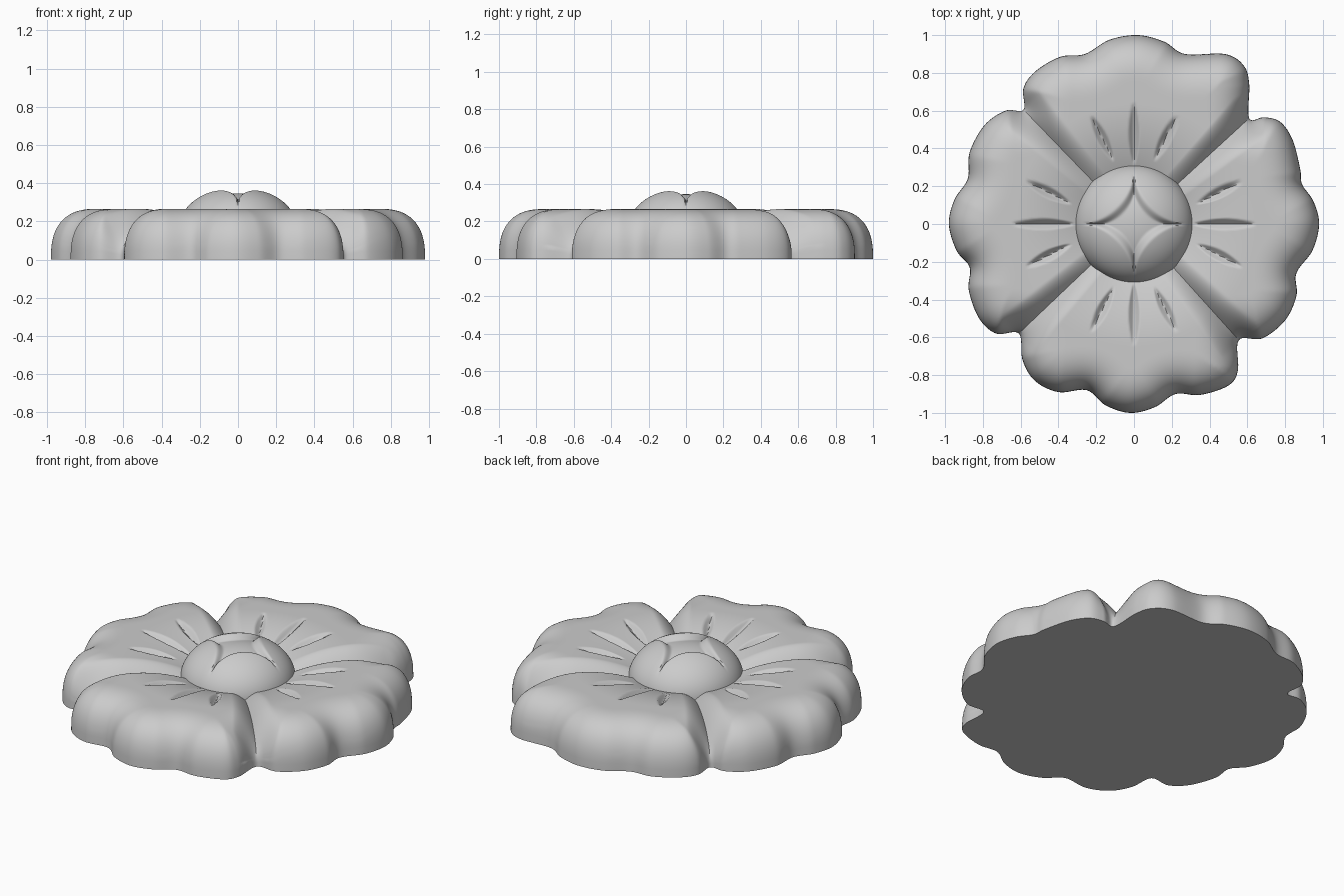
import bpy, bmesh, math
from mathutils import Vector, kdtree

if "Cube" in bpy.data.objects:
    bpy.data.objects.remove(bpy.data.objects["Cube"])

# Scalloped flower outline seen from above, counter-clockwise
PTS = [(.98, 0), (.95, .12), (.89, .21), (.88, .29), (.84, .445), (.775, .54), (.69, .565),
       (.61, .56), (.61, .74), (.58, .84), (.48, .9), (.27, .9), (.16, .965), (.02, 1),
       (-.13, .975), (-.26, .9), (-.39, .885), (-.52, .81), (-.585, .72), (-.585, .605),
       (-.68, .6), (-.79, .525), (-.87, .38), (-.88, .24), (-.95, .13), (-.98, 0),
       (-.94, -.14), (-.87, -.23), (-.875, -.35), (-.82, -.5), (-.73, -.58), (-.61, -.58),
       (-.59, -.72), (-.525, -.83), (-.4, -.89), (-.25, -.88), (-.15, -.96), (-.02, -1),
       (.11, -.97), (.22, -.9), (.35, -.905), (.5, -.855), (.55, -.775), (.555, -.615),
       (.68, -.605), (.8, -.51), (.86, -.38), (.86, -.26), (.945, -.14)]
NOTCHES = [PTS[7], PTS[19], PTS[31], PTS[43]]
BUD_R = 0.315


def smooth_loop(pts, n):
    """Closed Catmull-Rom curve through the points."""
    P = [Vector(p) for p in pts]
    out = []
    for i in range(len(P)):
        a, b, c, d = (P[(i + k) % len(P)] for k in (-1, 0, 1, 2))
        for j in range(n):
            t = j / n
            out.append(0.5 * (2 * b + (c - a) * t + (2 * a - 5 * b + 4 * c - d) * t * t
                              + (3 * b - a - 3 * c + d) * t ** 3))
    return out


def seg_dist(p, a, b):
    """Distance to a segment and the position along it."""
    ab = b - a
    t = max(0, min(1, (p - a).dot(ab) / ab.length_squared))
    return (p - a - ab * t).length, t


def polar(r, deg):
    return Vector((r * math.cos(math.radians(deg)), r * math.sin(math.radians(deg))))


def ring_mesh(name, rings, cap_first=False, cap_last=False):
    """Skin a stack of closed rings, from the outside inwards."""
    bm = bmesh.new()
    vs = [[bm.verts.new(p) for p in ring] for ring in rings]
    n = len(rings[0])
    for r0, r1 in zip(vs, vs[1:]):
        for i in range(n):
            j = (i + 1) % n
            bm.faces.new((r0[i], r0[j], r1[j], r1[i]))
    if cap_first:
        bm.faces.new(vs[0][::-1])
    if cap_last:
        bm.faces.new(vs[-1])
    me = bpy.data.meshes.new(name)
    bm.to_mesh(me)
    bm.free()
    ob = bpy.data.objects.new(name, me)
    bpy.context.collection.objects.link(ob)
    bpy.context.view_layer.objects.active = ob
    ob.select_set(True)
    bpy.ops.object.shade_smooth_by_angle(angle=math.radians(50))
    ob.select_set(False)
    return ob


fine = smooth_loop(PTS, 40)
edge = fine[::4]
kd = kdtree.KDTree(len(fine))
for i, p in enumerate(fine):
    kd.insert((p.x, p.y, 0), i)
kd.balance()

# Veins: three short carved strokes on each petal
veins = []
for q in range(4):
    for off, r0, r1 in ((0, .32, .64), (20, .36, .61), (-20, .36, .61)):
        veins.append((polar(r0, q * 90 + off * .9), polar(r1, q * 90 + off * 1.08)))
# Valleys between neighbouring petals
valleys = [(Vector(n).normalized() * .28, Vector(n)) for n in NOTCHES]


def petal_height(p):
    r = p.length
    z = .266 - .6 * max(0, .64 - r) ** 2
    for a, b in valleys:
        d, t = seg_dist(p, a, b)
        w = .07 + .06 * t
        if d < w:
            z -= (.035 + .09 * t) * (1 - d / w) ** 1.7
    for a, b in veins:
        d, t = seg_dist(p, a, b)
        w = .008 + .022 * math.sin(math.pi * t)
        if d < w:
            z -= .03 * math.sin(math.pi * t) ** .6 * (1 - d / w)
    t = min(1, kd.find((p.x, p.y, 0))[2] / .24)
    return z * (1 - (1 - t) ** 2.5) ** .385


# Petals: rounded relief with a flat underside
rings = [[(p.x, p.y, 0) for p in edge]]
RAD = 76
for k in range(1, RAD + 1):
    f = (k / RAD) ** 1.5
    ring = []
    for p in edge:
        q = p.lerp(p.normalized() * (BUD_R - .01), f)
        ring.append((q.x, q.y, petal_height(q)))
    rings.append(ring)
ring_mesh("petals", rings, cap_first=True)


# Central bud: dome with a four-pointed star recess
def bud_height(x, y):
    r = math.hypot(x, y)
    z = .15 + .232 * math.sqrt(max(0, 1 - (r / BUD_R) ** 2))
    s = (abs(x) / .25) ** .62 + (abs(y) / .25) ** .62
    t = max(0, min(1, (1.08 - s) / .3))
    return z - .036 * t * t * (3 - 2 * t)


N = 192
rings = []
for k in range(60):
    r = BUD_R * math.cos(k / 60 * math.pi / 2)
    rings.append([(*(q := polar(r, 360 * i / N)), bud_height(*q)) for i in range(N)])
ring_mesh("center_bud", rings, cap_last=True)
